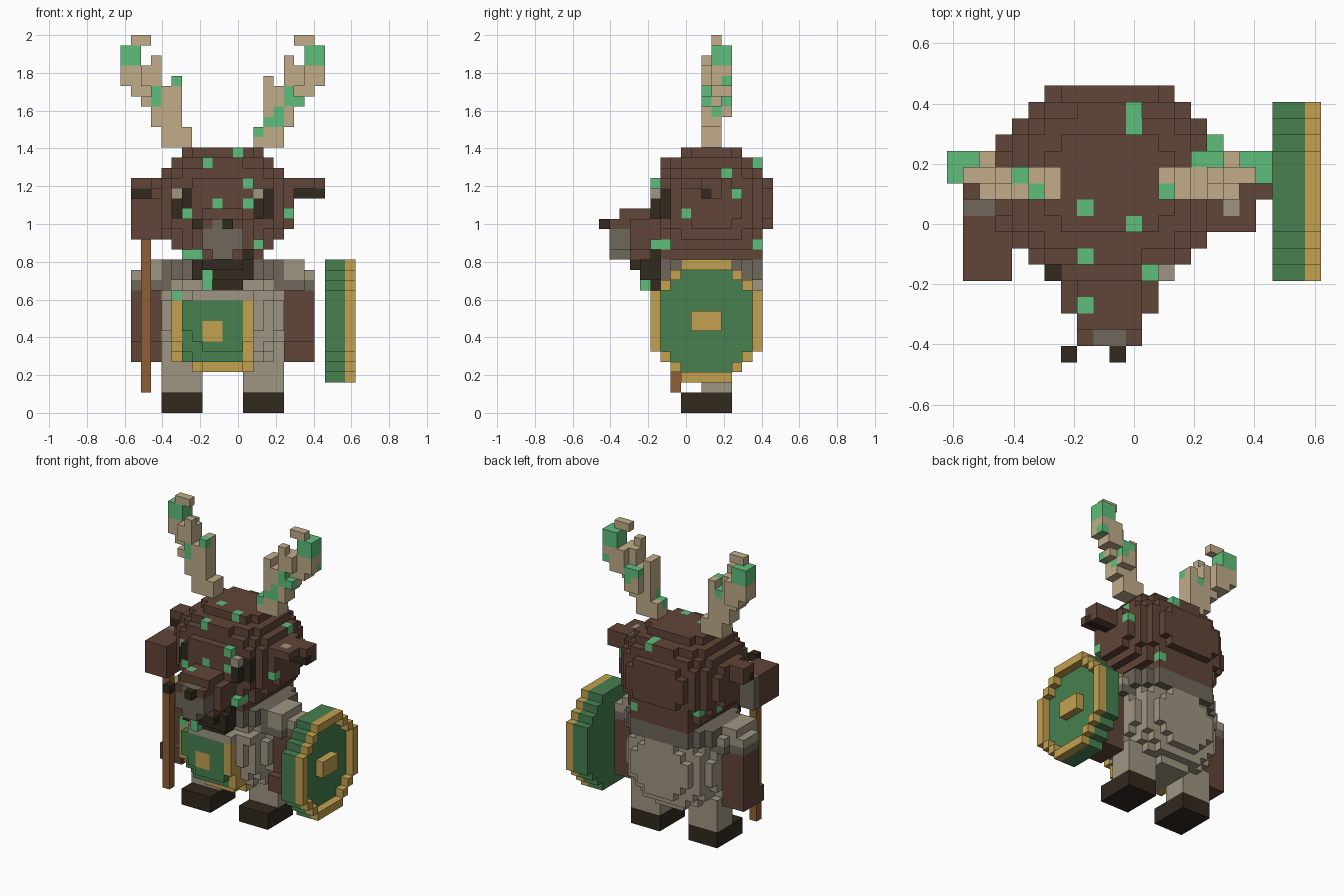
import bpy, bmesh, math
from mathutils import Vector

cube = bpy.data.objects.get("Cube")
if cube:
    bpy.data.objects.remove(cube, do_unlink=True)

V = 2 / 37  # block size; cells are counted from the model's right-front-bottom corner

PALETTE = {
    "brown_fur": (97, 69, 56), "moss_green": (96, 190, 123), "cloth_green": (71, 128, 79),
    "gold": (195, 161, 80), "antler_beige": (193, 172, 138), "light_grey": (159, 150, 131),
    "dark_grey": (112, 103, 92), "near_black": (50, 41, 31), "wood": (142, 95, 53),
}
NAMES = list(PALETTE)


def linear(c):
    c /= 255
    return c / 12.92 if c <= 0.04045 else ((c + 0.055) / 1.055) ** 2.4


MATS = []
for name, rgb in PALETTE.items():
    m = bpy.data.materials.new(name)
    m.use_nodes = True
    col = (*[linear(c) for c in rgb], 1)
    m.diffuse_color = col
    bsdf = m.node_tree.nodes["Principled BSDF"]
    bsdf.inputs["Base Color"].default_value = col
    bsdf.inputs["Roughness"].default_value = 0.9
    MATS.append(m)


def box(cells, colour, i, j, k):
    """Fill a block of cells; each range is (start, end)."""
    for a in range(*i):
        for b in range(*j):
            for c in range(*k):
                cells[a, b, c] = colour
    return cells


def blob(cells, colour, centre, radii, p=2.5):
    """Fill a rounded box (superellipsoid) with cells."""
    rng = [range(math.floor(c - r), math.ceil(c + r)) for c, r in zip(centre, radii)]
    for a in rng[0]:
        for b in rng[1]:
            for c in rng[2]:
                if sum(abs((q + 0.5 - m) / r) ** p for q, m, r in zip((a, b, c), centre, radii)) <= 1:
                    cells[a, b, c] = colour
    return cells


def tint(cells, side, u, v, colour="moss_green"):
    """Recolour the outermost cell met from one side."""
    axis, pick = {"F": (1, min), "B": (1, max), "L": (0, min), "R": (0, max), "T": (2, max)}[side]
    line = [c for c in cells if [c[n] for n in range(3) if n != axis] == [u, v]]
    if line:
        cells[pick(line, key=lambda c: c[axis])] = colour


def mirror(cells):
    """Mirror cells across the body's centre plane."""
    return {(19 - i, j, k): c for (i, j, k), c in cells.items()}


taken = set()


def build(name, cells):
    """Mesh the exposed faces of the cells that no earlier part has filled."""
    cells = {c: col for c, col in cells.items() if c not in taken}
    taken.update(cells)
    bm = bmesh.new()
    used = sorted({NAMES.index(c) for c in cells.values()})
    verts = {}
    for cell, colour in cells.items():
        for axis in range(3):
            for s in (0, 1):
                n = list(cell)
                n[axis] += 2 * s - 1
                if tuple(n) in cells:
                    continue
                loop = []
                for du, dw in ((0, 0), (1, 0), (1, 1), (0, 1)):
                    q = list(cell)
                    q[axis] += s
                    q[(axis + 1) % 3] += du
                    q[(axis + 2) % 3] += dw
                    q = tuple(q)
                    if q not in verts:
                        verts[q] = bm.verts.new(Vector((q[0] - 11.5, q[1] - 8.5, q[2])) * V)
                    loop.append(verts[q])
                f = bm.faces.new(loop if s else loop[::-1])
                f.material_index = used.index(NAMES.index(colour))
    me = bpy.data.meshes.new(name)
    bm.to_mesh(me)
    bm.free()
    for n in used:
        me.materials.append(MATS[n])
    bpy.context.collection.objects.link(bpy.data.objects.new(name, me))


# Eyes: inner column sits one cell further forward
for side, inner, outer, glint in (("right", 6, 5, (5, 6, 21)), ("left", 13, 14, (13, 5, 21))):
    eye = box({}, "near_black", (inner, inner + 1), (5, 7), (19, 22))
    box(eye, "near_black", (outer, outer + 1), (6, 8), (19, 22))
    eye[glint] = "light_grey"
    if side == "right":
        eye[6, 5, 19] = "moss_green"
    build(side + "_eye", eye)

# Nose, nostril spikes, muzzle and beard
nose = box({}, "dark_grey", (8, 12), (1, 3), (16, 18))
box(nose, "dark_grey", (9, 11), (1, 3), (15, 16))
box(nose, "dark_grey", (9, 11), (1, 2), (18, 19))
build("nose", nose)
for n, i in (("right_nostril_spike", 7), ("left_nostril_spike", 10)):
    build(n, box({}, "near_black", (i, i + 1), (0, 1), (18, 19)))
muzzle = box({}, "brown_fur", (7, 13), (3, 7), (16, 19))
box(muzzle, "brown_fur", (8, 12), (2, 7), (18, 20))
box(muzzle, "brown_fur", (8, 12), (1, 2), (18, 19))
box(muzzle, "brown_fur", (8, 12), (3, 7), (15, 16))
muzzle[13, 5, 16] = "moss_green"
tint(muzzle, "T", 8, 3)
build("muzzle", muzzle)
beard = box({}, "near_black", (7, 13), (4, 7), (13, 15))
box(beard, "near_black", (8, 12), (3, 7), (14, 15))
box(beard, "near_black", (7, 13), (5, 7), (15, 16))
box(beard, "near_black", (8, 12), (5, 7), (12, 13))
box(beard, "moss_green", (6, 8), (5, 6), (15, 16))
beard[8, 4, 13] = beard[8, 4, 12] = "moss_green"
build("beard", beard)

# Head with moss spots
head = blob({}, "brown_fur", (10, 11, 20.5), (7, 6, 5.5))
box(head, "brown_fur", (6, 14), (6, 16), (15, 17))
box(head, "brown_fur", (5, 15), (7, 15), (16, 18))
for spot in (("F", 8, 24), ("F", 11, 25), ("F", 12, 22), ("F", 9, 20), ("F", 12, 20),
             ("F", 16, 19), ("T", 11, 14), ("T", 11, 15), ("T", 8, 9), ("T", 8, 6),
             ("T", 11, 8), ("T", 16, 13), ("R", 15, 24), ("R", 12, 23), ("R", 13, 21), ("R", 8, 19),
             ("R", 6, 16), ("L", 8, 18), ("L", 12, 17), ("B", 5, 17), ("B", 13, 16)):
    tint(head, *spot)
build("head", head)

# Ears
ear = box({}, "brown_fur", (16, 20), (10, 12), (21, 23))
box(ear, "near_black", (17, 20), (10, 11), (21, 22))
box(ear, "brown_fur", (16, 19), (8, 10), (22, 23))
ear[17, 9, 22] = "light_grey"
build("left_ear", ear)
ear = box({}, "brown_fur", (1, 5), (10, 12), (21, 23))
box(ear, "near_black", (1, 3), (10, 11), (21, 22))
build("right_ear", ear)

# Antlers: stacked blocks of (i range, j range, k range)
antler = {}
for i, j, k in (((4, 7), (10, 12), (26, 28)), ((6, 8), (10, 12), (25, 26)), ((3, 6), (10, 12), (28, 30)),
                ((2, 5), (10, 12), (30, 31)), ((1, 3), (11, 13), (31, 32)), ((3, 5), (10, 12), (31, 32)),
                ((0, 3), (11, 13), (32, 34)), ((2, 4), (10, 12), (32, 34)), ((3, 4), (10, 11), (34, 35)),
                ((1, 3), (11, 12), (36, 37)), ((5, 6), (10, 12), (30, 33))):
    box(antler, "antler_beige", i, j, k)
box(antler, "moss_green", (0, 2), (11, 13), (34, 36))
left = mirror(antler)
box(antler, "moss_green", (3, 4), (10, 11), (30, 32))
for spot in (("T", 5, 10), ("T", 4, 11), ("T", 7, 10)):
    tint(antler, *spot)
build("right_antler", antler)
box(left, "antler_beige", (15, 17), (12, 13), (29, 32))
box(left, "moss_green", (16, 17), (10, 13), (30, 32))
for spot in (("F", 13, 27), ("F", 14, 28), ("F", 15, 28), ("F", 15, 29), ("T", 15, 12), ("T", 13, 10),
             ("R", 12, 32), ("R", 10, 30), ("R", 11, 29)):
    tint(left, *spot)
build("left_antler", left)

# Torso, with tabard, trim, buckle and chest strap following its front
body = blob({}, "light_grey", (10, 11, 9.5), (6.1, 5.1, 5.6))


def front_layer(colour, i, k, cells):
    for a in range(*i):
        for c in range(*k):
            j = min((q[1] for q in body if q[0] == a and q[2] == c), default=8)
            cells[a, j - 1, c] = cells[a, j, c] = colour
    return cells


tabard = front_layer("cloth_green", (6, 12), (5, 11), {})
front_layer("gold", (5, 6), (5, 11), tabard)
front_layer("gold", (12, 13), (5, 11), tabard)
front_layer("gold", (7, 13), (4, 5), tabard)
front_layer("gold", (8, 10), (7, 9), tabard)
build("tabard", tabard)
strap = front_layer("light_grey", (5, 15), (11, 12), {})
front_layer("moss_green", (5, 6), (11, 12), strap)
build("chest_strap", strap)
build("collar", blob({}, "dark_grey", (10, 11, 14), (6.2, 5.2, 1.1), 3))
build("torso", body)

# Arms with wider hands, and shoulders
arm = box({}, "brown_fur", (1, 4), (9, 12), (7, 12))
box(arm, "brown_fur", (1, 4), (8, 12), (5, 7))
shoulder = box({}, "light_grey", (2, 6), (8, 12), (12, 15))
box(shoulder, "light_grey", (1, 2), (9, 12), (12, 14))
box(shoulder, "light_grey", (3, 5), (8, 13), (12, 14))
for c in shoulder:
    if c[2] == 12:
        shoulder[c] = "dark_grey"
build("right_arm", arm)
build("right_shoulder", shoulder)
build("left_arm", mirror(arm))
build("left_shoulder", mirror(shoulder))

# Legs and boots
for side, i in (("right", 4), ("left", 12)):
    build(side + "_leg", box({}, "light_grey", (i, i + 4), (10, 13), (2, 6)))
    build(side + "_boot", box({}, "near_black", (i, i + 4), (8, 13), (0, 2)))

# Hammer
build("hammer_shaft", box({}, "wood", (2, 3), (7, 8), (2, 17)))
hammer = box({}, "brown_fur", (1, 4), (5, 9), (17, 21))
box(hammer, "dark_grey", (1, 3), (9, 10), (17, 21))
build("hammer_head", hammer)

# Round shield: green disc, raised gold rim and boss
disc = blob({}, "gold", (22.5, 10.5, 9), (0.6, 5.51, 6.01), 2)
shield = {}
for i, j, k in disc:
    shield[20, j, k] = shield[21, j, k] = "cloth_green"
    if any((i, j + a, k + b) not in disc for a, b in ((1, 0), (-1, 0), (0, 1), (0, -1))):
        shield[22, j, k] = "gold"
box(shield, "gold", (22, 23), (9, 12), (8, 10))
build("shield", shield)
